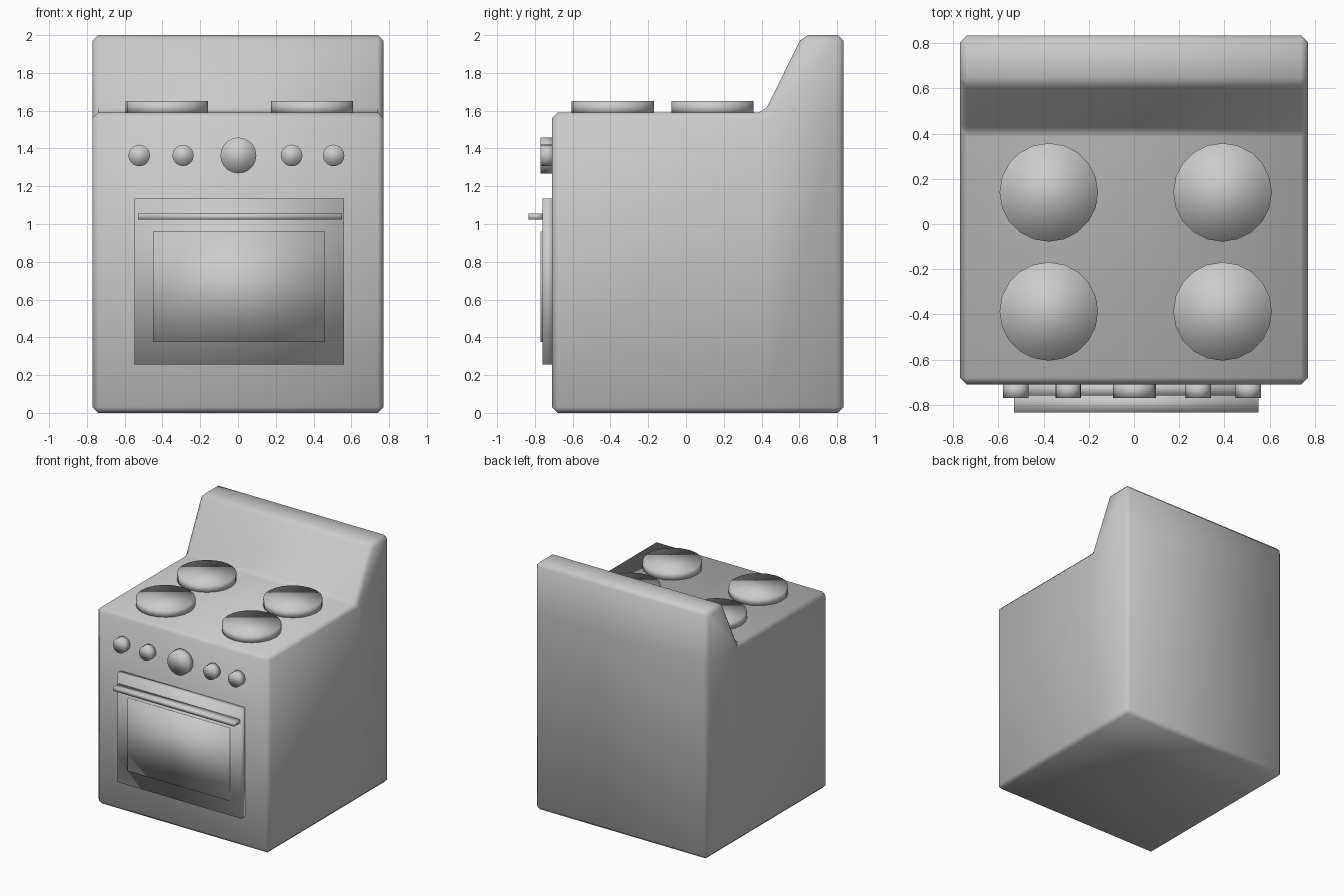
import bpy
import bmesh
from mathutils import Matrix, Vector

cube = bpy.data.objects.get("Cube")
if cube:
    bpy.data.objects.remove(cube, do_unlink=True)

grey = bpy.data.materials.new("enamel_grey")
grey.use_nodes = True
grey.diffuse_color = (0.6, 0.6, 0.6, 1)
grey.node_tree.nodes["Principled BSDF"].inputs["Base Color"].default_value = (0.6, 0.6, 0.6, 1)


def finish(bm, name):
    """Turn a bmesh into a smooth shaded object."""
    bmesh.ops.recalc_face_normals(bm, faces=bm.faces)
    mesh = bpy.data.meshes.new(name)
    bm.to_mesh(mesh)
    bm.free()
    mesh.materials.append(grey)
    mesh.shade_smooth()
    obj = bpy.data.objects.new(name, mesh)
    bpy.context.collection.objects.link(obj)
    return obj


def box(name, low, high):
    low, high = Vector(low), Vector(high)
    bm = bmesh.new()
    bmesh.ops.create_cube(bm, size=1)
    bmesh.ops.scale(bm, vec=high - low, verts=bm.verts)
    bmesh.ops.translate(bm, vec=(low + high) / 2, verts=bm.verts)
    return finish(bm, name)


def disc(name, center, radius, depth, axis="Z"):
    bm = bmesh.new()
    bmesh.ops.create_cone(bm, cap_ends=True, segments=20,
                          radius1=radius, radius2=radius, depth=depth)
    turn = Matrix.Rotation(1.5707963, 4, "X") if axis == "Y" else Matrix()
    bmesh.ops.transform(bm, matrix=Matrix.Translation(center) @ turn, verts=bm.verts)
    return finish(bm, name)


# Body with raised, sloping back panel: three side quads extruded across x
HALF, TOP = 0.77, 1.59
side = [(-0.71, 0), (0.415, 0), (0.835, 0), (0.835, TOP),
        (0.835, 2), (0.617, 2), (0.415, TOP), (-0.71, TOP)]
quads = [(0, 1, 6, 7), (1, 2, 3, 6), (6, 3, 4, 5)]
bm = bmesh.new()
left = [bm.verts.new((HALF, y, z)) for y, z in side]
right = [bm.verts.new((-HALF, y, z)) for y, z in side]
for ring in (left, right):
    for quad in quads:
        bm.faces.new([ring[i] for i in quad])
for i in range(len(side)):
    j = (i + 1) % len(side)
    bm.faces.new((left[i], left[j], right[j], right[i]))
body = finish(bm, "stove_body")
bevel = body.modifiers.new("edge_bevel", "BEVEL")
bevel.width = 0.03
bevel.segments = 1
bevel.limit_method = "ANGLE"

# Burners
for row, y in (("front", -0.387), ("rear", 0.14)):
    for label, x in (("right", -0.377), ("left", 0.392)):
        disc(f"burner_{row}_{label}", (x, y, 1.615), 0.218, 0.07)

# Control knobs
for i, (x, r) in enumerate([(-0.523, 0.057), (-0.291, 0.056), (0.002, 0.095),
                            (0.284, 0.057), (0.506, 0.057)]):
    disc(f"knob_{i + 1}", (x, -0.735, 1.363), r, 0.07, "Y")

# Oven door, window and handle
box("oven_door", (-0.547, -0.76, 0.255), (0.56, -0.70, 1.135))
box("oven_window", (-0.45, -0.77, 0.375), (0.46, -0.75, 0.96))
box("door_handle", (-0.53, -0.835, 1.024), (0.55, -0.755, 1.055))
